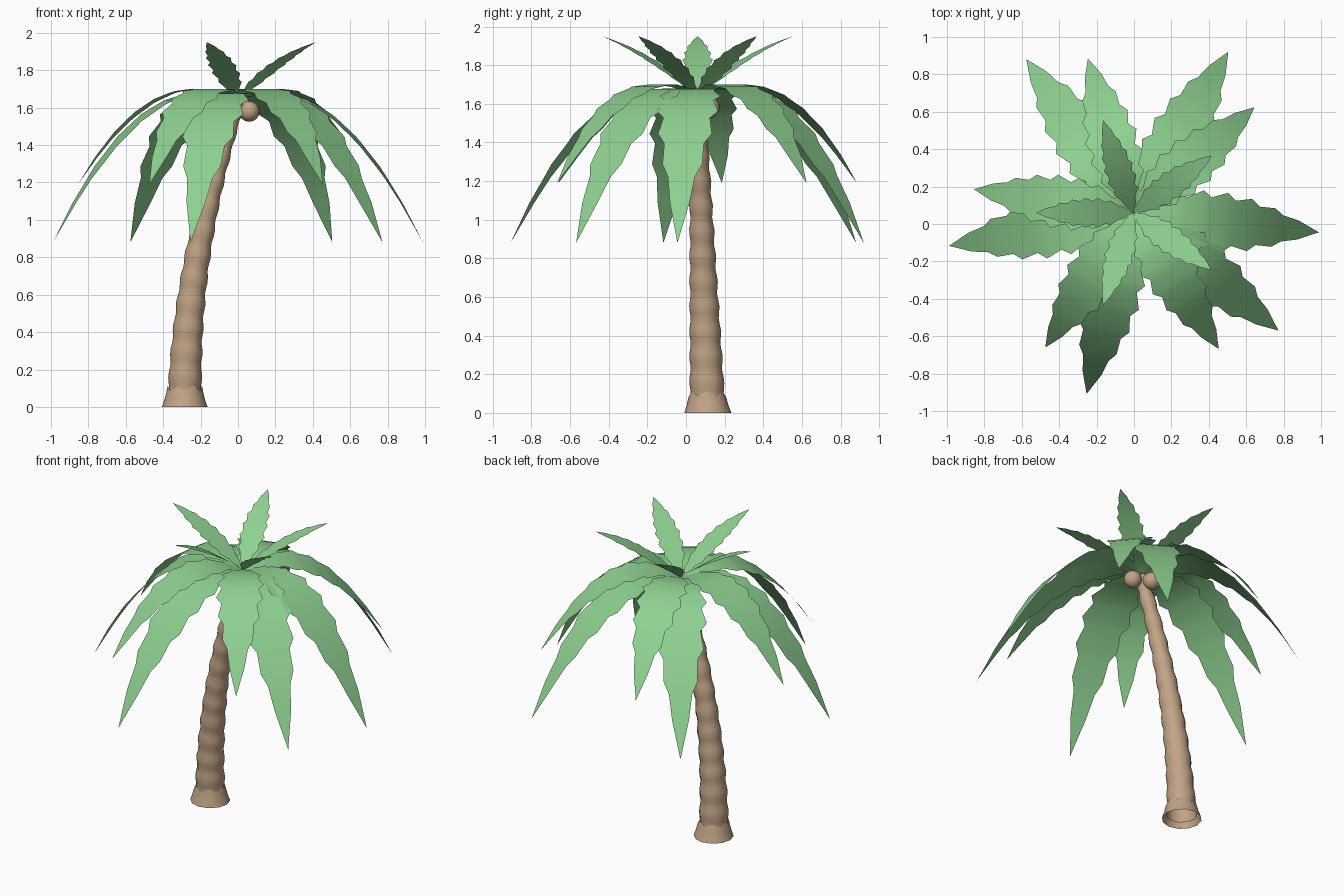
import bpy
import bmesh
from math import sin, cos, pi, radians
from mathutils import Vector

cube = bpy.data.objects.get("Cube")
if cube:
    bpy.data.objects.remove(cube, do_unlink=True)


def make_material(name, color):
    mat = bpy.data.materials.new(name)
    mat.use_nodes = True
    mat.diffuse_color = color
    bsdf = next(n for n in mat.node_tree.nodes if n.type == "BSDF_PRINCIPLED")
    bsdf.inputs["Base Color"].default_value = color
    bsdf.inputs["Roughness"].default_value = 0.9
    return mat


leaf_green = make_material("leaf green", (0.27, 0.63, 0.28, 1))
bark_brown = make_material("bark brown", (0.53, 0.37, 0.24, 1))


def finish(bm, name, mat):
    """Turn a bmesh into a smooth-shaded object."""
    for face in bm.faces:
        face.smooth = True
    mesh = bpy.data.meshes.new(name)
    bm.to_mesh(mesh)
    bm.free()
    mesh.materials.append(mat)
    obj = bpy.data.objects.new(name, mesh)
    bpy.context.collection.objects.link(obj)
    return obj


def bridge(bm, a, b, closed):
    """Join two equal rows of vertices with quads."""
    n = len(a)
    for i in range(n if closed else n - 1):
        j = (i + 1) % n
        bm.faces.new((a[i], a[j], b[j], b[i]))


def trunk_centre(z):
    return Vector((-0.285 + 0.106 * z * z, 0.113 - 0.033 * z, z))


# Trunk: a leaning, tapering tube with ringed bark
bm = bmesh.new()
previous = None
STEPS, SIDES = 52, 12
for k in range(STEPS + 1):
    z = 0.03 + 1.6 * k / STEPS
    radius = 0.092 - 0.032 * z + 0.004 * sin(2 * pi * z / 0.13)
    tilt = 0.212 * z
    ring = []
    for i in range(SIDES):
        a = 2 * pi * i / SIDES
        offset = Vector((cos(a), sin(a), -tilt * cos(a))) * radius
        ring.append(bm.verts.new(trunk_centre(z) + offset))
    if previous:
        bridge(bm, previous, ring, True)
    previous = ring
finish(bm, "trunk", bark_brown)

# Root flare: an open skirt with a jagged upper edge
bm = bmesh.new()
previous = None
for radius, z in ((0.122, 0.0), (0.108, 0.04), (0.098, 0.08), (0.092, 0.1)):
    ring = []
    for i in range(SIDES):
        a = 2 * pi * i / SIDES
        jag = 0.012 * (-1) ** i if z > 0.09 else 0
        centre = trunk_centre(z)
        ring.append(bm.verts.new(centre + Vector((radius * cos(a), radius * sin(a), jag))))
    if previous:
        bridge(bm, previous, ring, True)
    previous = ring
finish(bm, "root_flare", bark_brown)

# Coconuts under the crown
for side, spot in (("left", (0.06, 0.06, 1.58)), ("right", (-0.04, 0.12, 1.58))):
    bm = bmesh.new()
    bmesh.ops.create_uvsphere(bm, u_segments=20, v_segments=12, radius=0.055)
    bmesh.ops.translate(bm, verts=bm.verts, vec=spot)
    finish(bm, "coconut_" + side, bark_brown)

CROWN = Vector((-0.005, 0.06, 1.64))
OUTLINE = ((0, 0.05), (0.1, 0.4), (0.2, 0.78), (0.35, 1), (0.5, 1),
           (0.65, 0.86), (0.8, 0.56), (1, 0))


def leaf_width(f):
    for (f0, w0), (f1, w1) in zip(OUTLINE, OUTLINE[1:]):
        if f <= f1:
            return w0 + (w1 - w0) * (f - f0) / (f1 - f0)
    return 0


def make_leaf(name, angle, reach, half_width, rise, bend):
    """A flat, saw-edged blade following a parabola out from the crown."""
    a = radians(angle)
    out, across = Vector((cos(a), sin(a), 0)), Vector((-sin(a), cos(a), 0))
    stations = [(0, 1)]
    for k in range(7):
        start = 0.02 + 0.13 * k
        stations += [(start, 0.84), (start + 0.085, 1.06)]
    bm = bmesh.new()
    previous = None
    for f, tooth in stations:
        spine = CROWN + out * reach * f + Vector((0, 0, rise * f + bend * f * f))
        w = half_width * leaf_width(f) * tooth
        row = [bm.verts.new(spine + across * w * s) for s in (-1, 0, 1)]
        if previous:
            bridge(bm, previous, row, False)
        previous = row
    tip = bm.verts.new(CROWN + out * reach + Vector((0, 0, rise + bend)))
    for i in range(2):
        bm.faces.new((previous[i], previous[i + 1], tip))
    # upper side faces up
    bmesh.ops.recalc_face_normals(bm, faces=bm.faces)
    if sum(face.normal.z for face in bm.faces) < 0:
        bmesh.ops.reverse_faces(bm, faces=bm.faces)
    finish(bm, name, leaf_green)


# Crown: long drooping, medium arching and short upright leaves
for i in range(6):
    make_leaf(f"long_leaf_{i + 1}", -6 + 65.4 * i, 1.0, 0.15, 0.438, -1.198)
for i in range(5):
    make_leaf(f"medium_leaf_{i + 1}", 41 + 65.3 * i, 0.86, 0.135, 0.47, -0.92)
for i in range(5):
    make_leaf(f"upright_leaf_{i + 1}", 36 + 72 * i, 0.52, 0.075, 0.446, -0.136)
